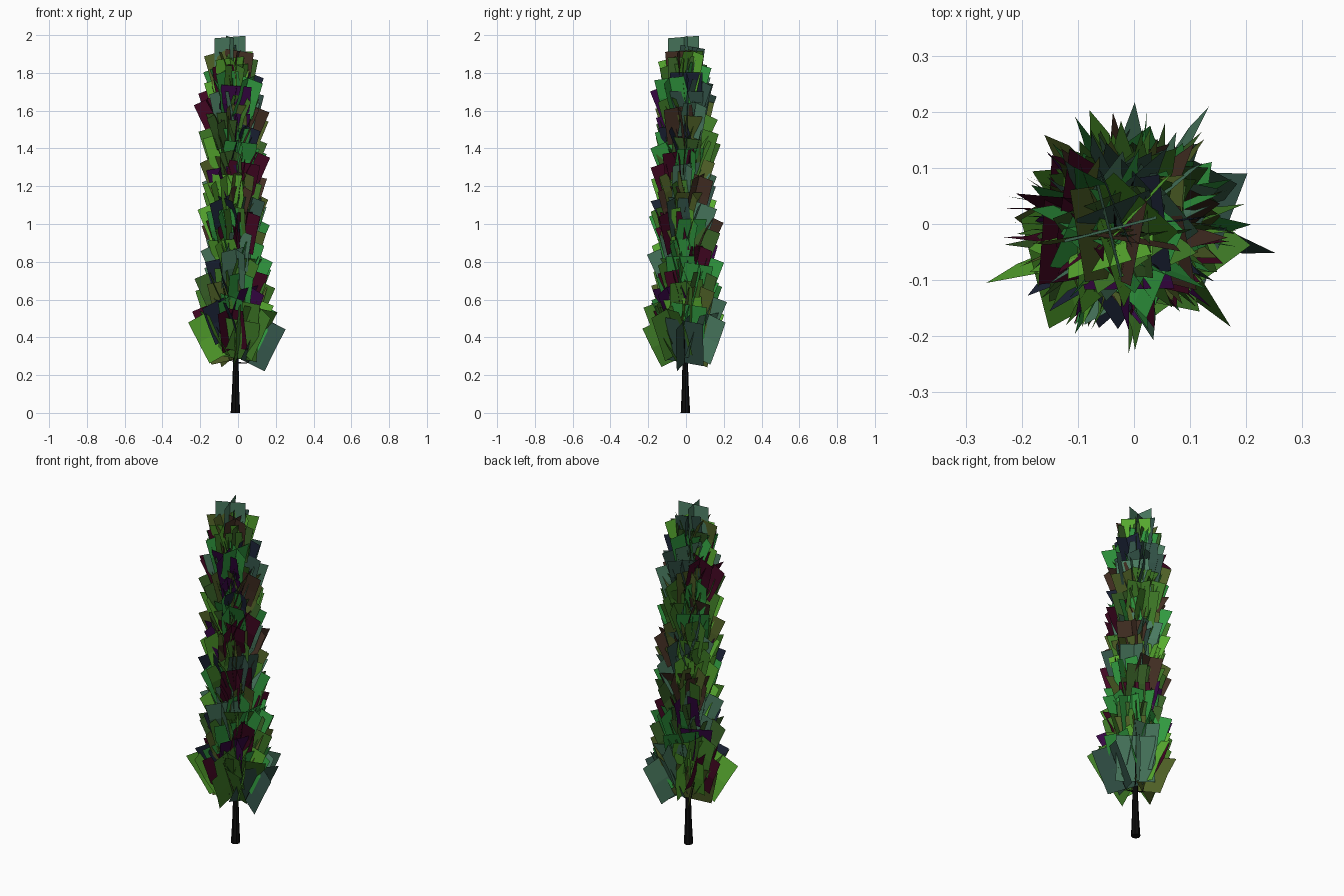
import bpy, bmesh, math, random
from mathutils import Vector, Matrix

if "Cube" in bpy.data.objects:
    bpy.data.objects.remove(bpy.data.objects["Cube"])

random.seed(11)
TWIGS = 130
GOLDEN = math.radians(137.5)


def material(name, color):
    m = bpy.data.materials.new(name)
    m.diffuse_color = (*color, 1)
    m.use_nodes = True
    m.node_tree.nodes["Principled BSDF"].inputs["Base Color"].default_value = m.diffuse_color
    return m


def make_object(name, bm, mats):
    me = bpy.data.meshes.new(name)
    bm.to_mesh(me)
    bm.free()
    for m in mats:
        me.materials.append(m)
    ob = bpy.data.objects.new(name, me)
    bpy.context.collection.objects.link(ob)
    return ob


def tube(bm, pts, radii, sides):
    """Tapered tube through a list of points."""
    rings = []
    for i, p in enumerate(pts):
        d = pts[min(i + 1, len(pts) - 1)] - pts[max(i - 1, 0)]
        rot = Vector((0, 0, 1)).rotation_difference(d.normalized()).to_matrix()
        rings.append([bm.verts.new(p + rot @ Vector((radii[i] * math.cos(a), radii[i] * math.sin(a), 0)))
                      for a in (math.tau * k / sides for k in range(sides))])
    for a, b in zip(rings, rings[1:]):
        for k in range(sides):
            n = (k + 1) % sides
            bm.faces.new((a[k], a[n], b[n], b[k]))
    bm.faces.new(rings[0][::-1])
    bm.faces.new(rings[-1])


def card(bm, base, axis, side, length, width, bend, mat):
    """Leaf card of 2 x 2 faces, slightly bowed along its length."""
    normal = axis.cross(side)
    grid = [[bm.verts.new(base + axis * (length * v) + side * (width * u)
                          + normal * (bend * (1 - (2 * v - 1) ** 2)))
             for u in (-0.5, 0, 0.5)] for v in (0, 0.5, 1)]
    for j in range(2):
        for i in range(2):
            f = bm.faces.new((grid[j][i], grid[j][i + 1], grid[j + 1][i + 1], grid[j + 1][i]))
            f.material_index = mat


bark = material("bark", (0.004, 0.004, 0.004))
leaf_colors = [(0.05, 0.20, 0.02), (0.10, 0.42, 0.03), (0.04, 0.12, 0.02), (0.03, 0.32, 0.05),
               (0.07, 0.20, 0.12), (0.03, 0.08, 0.06), (0.08, 0.12, 0.02), (0.06, 0.03, 0.018),
               (0.055, 0.002, 0.016), (0.04, 0.002, 0.06), (0.012, 0.018, 0.04)]
leaves = [material(f"leaf_{i}", c) for i, c in enumerate(leaf_colors)]
weights = [5, 4, 4, 3, 3, 2, 3, 2, 3, 2, 2]


def trunk_at(z):
    return Vector((-0.014 - 0.014 * z / 2 + 0.006 * math.sin(3 * z), -0.003 - 0.01 * z / 2, z))


# trunk
bm = bmesh.new()
heights = [0, 0.12, 0.25, 0.5, 0.8, 1.1, 1.4, 1.65, 1.85]
tube(bm, [trunk_at(z) for z in heights],
     [0.025, 0.019, 0.015, 0.013, 0.011, 0.009, 0.007, 0.005, 0.002], 8)
make_object("trunk", bm, [bark])

# twigs with crossed leaf cards, spiralling up the trunk
twigs, foliage = bmesh.new(), bmesh.new()
for i in range(TWIGS):
    t = i / (TWIGS - 1)
    z = 0.265 + 1.475 * t
    low = max(0.0, 1 - t / 0.22)            # 1 at the skirt
    high = max(0.0, (t - 0.82) / 0.18)      # 1 at the crown
    ang = i * GOLDEN + random.uniform(-0.3, 0.3)
    out = Vector((math.cos(ang), math.sin(ang), 0))
    tang = Vector((-out.y, out.x, 0))
    tilt = math.radians(random.uniform(16, 26) + 5 * low - 9 * high)
    axis = out * math.sin(tilt) + Vector((0, 0, math.cos(tilt)))
    start = trunk_at(z - 0.06 * (1 - low))
    base = trunk_at(z) + out * (random.uniform(0.015, 0.055) * (1 - 0.6 * high) + 0.012 * low)
    length = random.uniform(0.18, 0.22) + 0.05 * low
    width = random.uniform(0.15, 0.18) + 0.05 * low - 0.01 * high
    tube(twigs, [start, base, base + axis * length * 0.8], [0.004, 0.003, 0.001], 4)
    mat = random.choices(range(len(leaves)), weights)[0]
    spin = Matrix.Rotation(random.uniform(-0.6, 0.6), 3, axis)
    side = spin @ tang
    for s in (side, axis.cross(side)):
        card(foliage, base, axis, s, length, width, random.uniform(-0.01, 0.01), mat)

# crown tip
top = trunk_at(1.79)
for k in range(2):
    a = 0.25 + k * math.pi / 2
    card(foliage, top + Vector((-0.01, 0, 0)), Vector((0, 0, 1)),
         Vector((math.cos(a), math.sin(a), 0.08)).normalized(), 0.2, 0.17, 0.005, 4)

make_object("twigs", twigs, [bark])
make_object("foliage", foliage, leaves)
